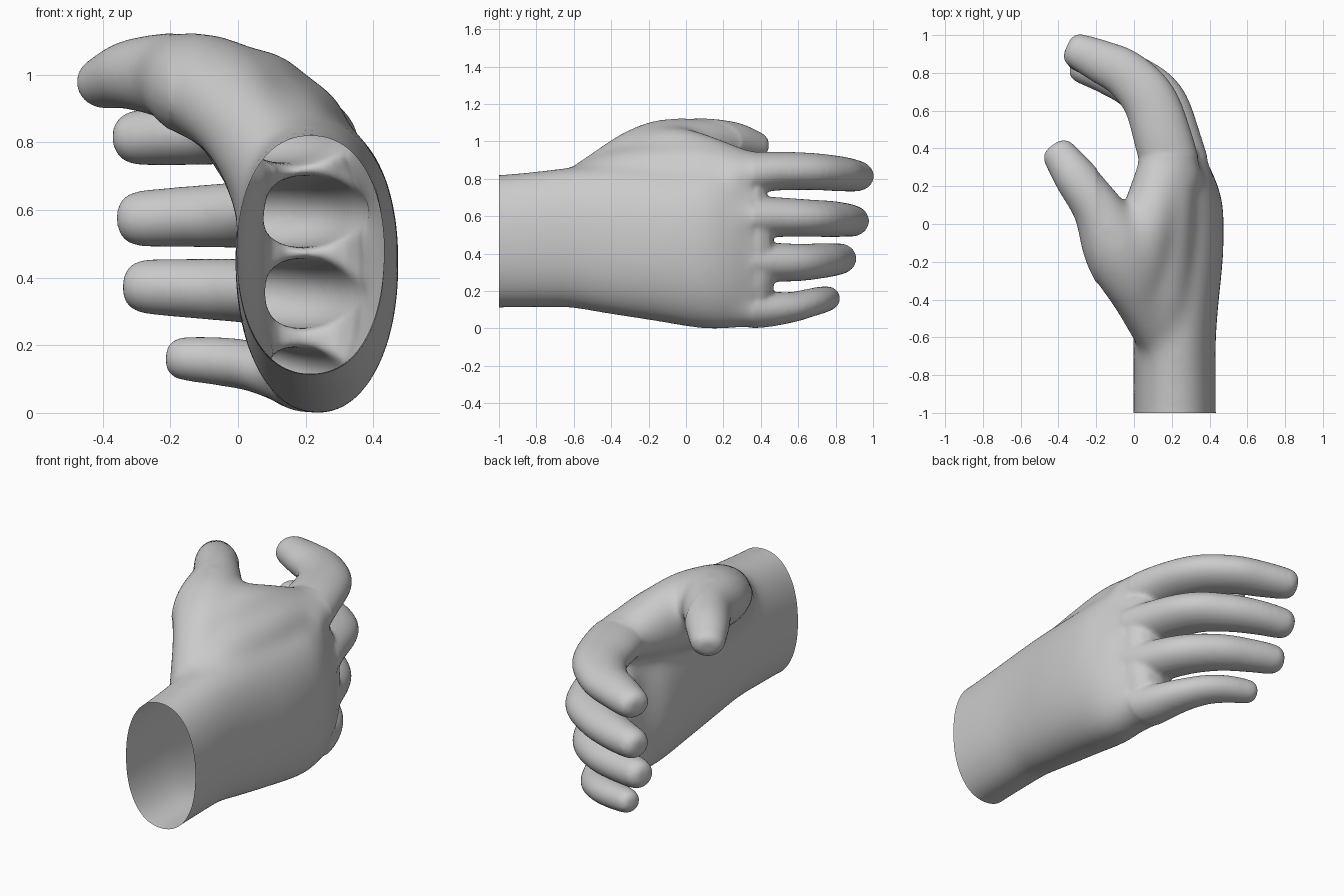
import bpy, bmesh
from math import cos, sin, pi
from mathutils import Vector

if "Cube" in bpy.data.objects:
    bpy.data.objects.remove(bpy.data.objects["Cube"])

SIDES = 24


def spline(keys, steps=5):
    """Smooth curve through keys of (x, y, z, half_width, half_height)."""
    k = [keys[0]] + keys + [keys[-1]]
    out = []
    for a, b, c, d in zip(k, k[1:], k[2:], k[3:]):
        for s in range(steps):
            t = s / steps
            out.append([q + t * (r - p) / 2 + t * t * (2 * p - 5 * q + 4 * r - e) / 2
                        + t ** 3 * (3 * q - p - 3 * r + e) / 2
                        for p, q, r, e in zip(a, b, c, d)])
    return out + [list(keys[-1])]


def loft(bm, keys, power=2.0):
    """Closed tube with oval sections and a rounded far end."""
    pts = spline(keys)
    tip, tangent = pts[-1], (Vector(pts[-1][:3]) - Vector(pts[-2][:3])).normalized()
    for push, scale in ((0.45, 0.92), (0.75, 0.75), (0.92, 0.45)):
        pos = Vector(tip[:3]) + tangent * push * min(tip[3:])
        pts.append([*pos, tip[3] * scale, tip[4] * scale])
    rings = []
    for i, (x, y, z, ru, rv) in enumerate(pts):
        t = Vector(pts[min(i + 1, len(pts) - 1)][:3]) - Vector(pts[max(i - 1, 0)][:3])
        u = t.cross(Vector((0, 0, 1))).normalized()
        v = u.cross(t).normalized()
        ring = []
        for j in range(SIDES):
            c, s = cos(2 * pi * j / SIDES), sin(2 * pi * j / SIDES)
            c = abs(c) ** (2 / power) * (1 if c > 0 else -1)
            s = abs(s) ** (2 / power) * (1 if s > 0 else -1)
            ring.append(bm.verts.new(Vector((x, y, z)) + u * c * ru + v * s * rv))
        rings.append(ring)
    for a, b in zip(rings, rings[1:]):
        for j in range(SIDES):
            k = (j + 1) % SIDES
            bm.faces.new((a[j], a[k], b[k], b[j]))
    bm.faces.new(rings[0])
    bm.faces.new(rings[-1])


bm = bmesh.new()

# Wrist and palm
loft(bm, [(.215, -1.1, .46, .22, .355), (.215, -.8, .475, .22, .367),
          (.215, -.6, .485, .22, .38), (.222, -.4, .475, .228, .4),
          (.232, -.15, .452, .242, .415), (.235, .1, .435, .237, .44),
          (.235, .22, .435, .2, .44), (.225, .32, .44, .155, .42)], 2.2)

# Thumb
loft(bm, [(.12, -.57, .7, .13, .165), (.03, -.4, .84, .14, .145),
          (-.03, -.25, .925, .18, .15), (-.1, -.1, .965, .18, .16), (-.195, .09, .995, .135, .13),
          (-.31, .25, 1.0, .115, .105), (-.385, .355, .98, .095, .082)])

# Web between thumb and index finger
loft(bm, [(.03, -.25, .87, .16, .175), (.04, -.1, .9, .17, .18),
          (.09, .05, .885, .155, .17), (.165, .3, .84, .14, .12)])

# Slope from the back of the hand up to the thumb
loft(bm, [(.17, -.6, .6, .16, .24), (.13, -.35, .755, .185, .205),
          (.11, -.1, .82, .21, .18), (.14, .1, .83, .19, .17), (.17, .3, .835, .155, .125)])

# Fingers: path in plan, with half width, half height and height
fingers = {
    "index": [(.22, .2, .80, .155, .13), (.16, .43, .838, .155, .107), (.085, .65, .84, .145, .1),
              (-.04, .79, .83, .13, .095), (-.175, .86, .822, .115, .09), (-.285, .91, .815, .097, .083)],
    "middle": [(.26, .2, .58, .17, .13), (.21, .43, .595, .15, .11), (.135, .65, .59, .14, .1),
               (0, .775, .585, .12, .097), (-.15, .85, .58, .105, .09), (-.275, .89, .575, .09, .084)],
    "ring": [(.26, .2, .36, .16, .13), (.215, .42, .355, .138, .108), (.135, .6, .353, .13, .1),
             (0, .72, .362, .115, .094), (-.14, .785, .368, .1, .088), (-.26, .825, .373, .087, .082)],
    "little": [(.23, .18, .14, .15, .135), (.205, .38, .105, .128, .104), (.145, .55, .112, .11, .083),
               (.05, .66, .137, .095, .075), (-.05, .72, .152, .082, .072), (-.15, .755, .16, .07, .066)],
}
for path in fingers.values():
    loft(bm, path)

bmesh.ops.recalc_face_normals(bm, faces=bm.faces)
mesh = bpy.data.meshes.new("hand")
bm.to_mesh(mesh)
bm.free()
hand = bpy.data.objects.new("hand", mesh)
bpy.context.collection.objects.link(hand)

# Fuse the parts into one skin and soften the joins
remesh = hand.modifiers.new("fuse", 'REMESH')
remesh.mode = 'VOXEL'
remesh.voxel_size = 0.0115
soften = hand.modifiers.new("soften", 'SMOOTH')
soften.factor = 0.5
soften.iterations = 12
skin = bpy.data.meshes.new_from_object(hand.evaluated_get(bpy.context.evaluated_depsgraph_get()))
hand.modifiers.clear()

# Soften the palm further than the digits, then cut the wrist open
bm = bmesh.new()
bm.from_mesh(skin)
palm = [v for v in bm.verts if -1.02 < v.co.y < 0.36 and v.co.x > -0.2]
for _ in range(70):
    bmesh.ops.smooth_vert(bm, verts=palm, factor=0.5, use_axis_x=True, use_axis_y=True, use_axis_z=True)
bmesh.ops.bisect_plane(bm, geom=bm.verts[:] + bm.edges[:] + bm.faces[:],
                       plane_co=(0, -1, 0), plane_no=(0, -1, 0), clear_outer=True)
for f in bm.faces:
    f.smooth = True
bm.to_mesh(skin)
bm.free()
hand.data = skin
skin.name = "hand"

# Plain grey skin
grey = bpy.data.materials.new("grey")
grey.use_nodes = True
color = (0.6, 0.6, 0.6, 1)
grey.diffuse_color = color
grey.node_tree.nodes["Principled BSDF"].inputs["Base Color"].default_value = color
skin.materials.clear()
skin.materials.append(grey)
